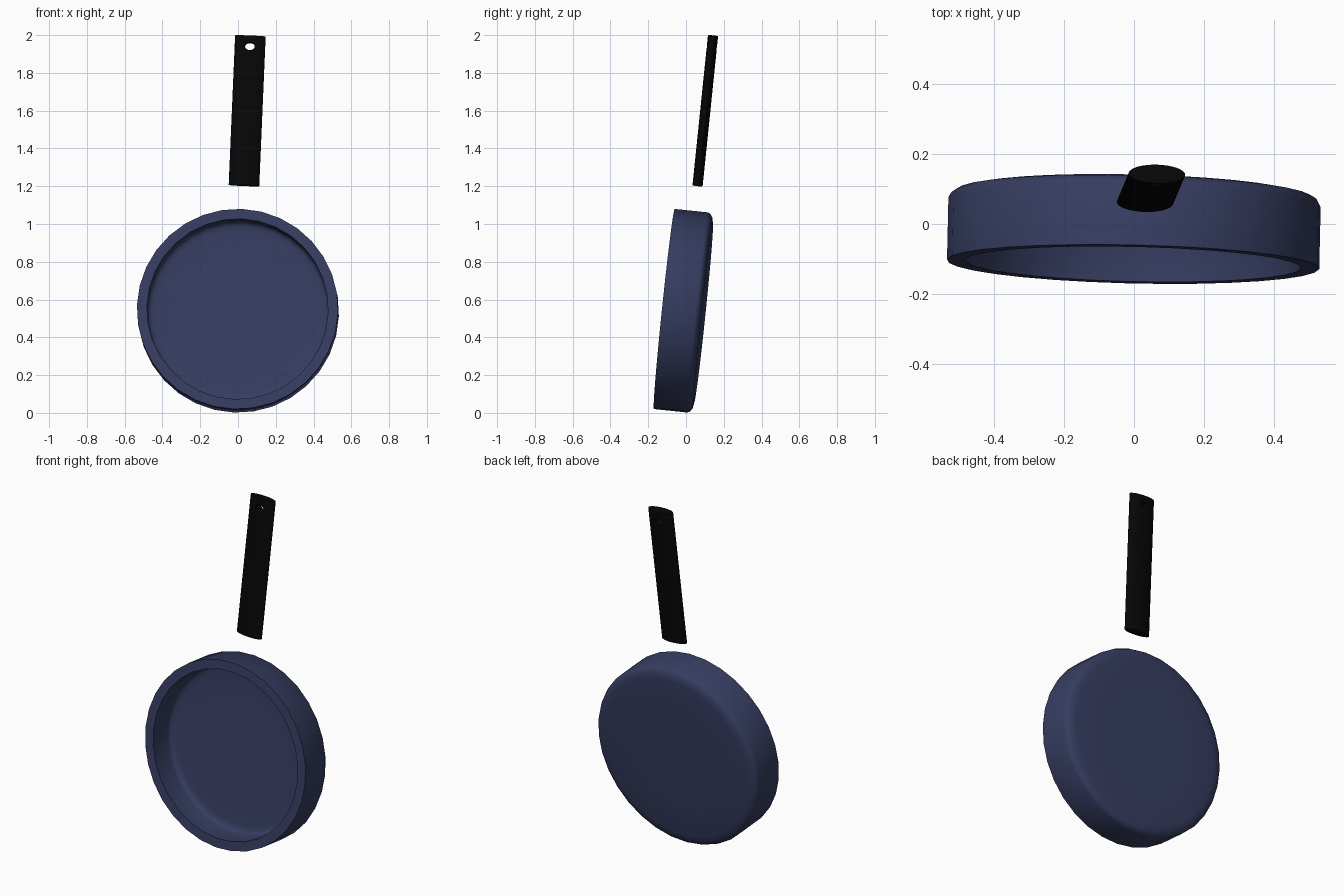
import bpy, bmesh, math
from mathutils import Matrix, Vector

if "Cube" in bpy.data.objects:
    bpy.data.objects.remove(bpy.data.objects["Cube"])

# Tilted frame of the pan: x across, y towards the back, z along the handle
up = Vector((0.043, 0.103, 1)).normalized()
back = up.cross(Vector((1, -0.027, -0.04))).normalized()
side = back.cross(up)
origin = Vector((-0.0025, -0.115, 0.55))
frame = Matrix((side, back, up)).transposed().to_4x4()
frame.translation = origin


def material(name, rgb):
    m = bpy.data.materials.new(name)
    m.diffuse_color = (*rgb, 1)
    m.use_nodes = True
    m.node_tree.nodes["Principled BSDF"].inputs["Base Color"].default_value = m.diffuse_color
    return m


def make(name, bm, mat):
    bmesh.ops.recalc_face_normals(bm, faces=bm.faces)
    me = bpy.data.meshes.new(name)
    bm.to_mesh(me)
    bm.free()
    me.transform(frame)
    me.materials.append(mat)
    ob = bpy.data.objects.new(name, me)
    bpy.context.collection.objects.link(ob)
    return ob


def smooth(ob, angle):
    bpy.ops.object.select_all(action='DESELECT')
    ob.select_set(True)
    bpy.context.view_layer.objects.active = ob
    bpy.ops.object.shade_smooth_by_angle(angle=math.radians(angle))


def loft(rings):
    """Bridge a list of vertex loops and cap both ends."""
    bm = bmesh.new()
    loops = [[bm.verts.new(p) for p in ring] for ring in rings]
    for a, b in zip(loops, loops[1:]):
        n = len(a)
        for i in range(n):
            j = (i + 1) % n
            bm.faces.new((a[i], a[j], b[j], b[i]))
    bm.faces.new(loops[0])
    bm.faces.new(loops[-1])
    return bm


def circle(n, rx, rz, y, cz=0, cy=0):
    """Ellipse around the local y axis."""
    return [(rx * math.cos(2 * math.pi * i / n), y,
             cz + rz * math.sin(2 * math.pi * i / n)) for i in range(n)]


blue = material("dark_blue", (0.037, 0.046, 0.118))
black = material("handle_black", (0.002, 0.002, 0.002))

# Pan: floor, rounded inner corner, flat rim, outer wall, rounded back edge
profile = [(0.30, 0.157), (0.435, 0.157), (0.46, 0.153), (0.475, 0.145),
           (0.48, 0.132), (0.48, 0.0), (0.533, 0.0), (0.533, 0.178),
           (0.526, 0.192), (0.508, 0.203), (0.475, 0.209), (0.30, 0.209)]
pan = make("pan", loft([circle(32, r, r, y) for r, y in profile]), blue)
smooth(pan, 50)

# Handle: flattened oval bar set behind the rim plane
n = 32
rings = [[(0.003 + 0.081 * math.cos(2 * math.pi * i / n),
           0.1085 + 0.027 * math.sin(2 * math.pi * i / n), z)
          for i in range(n)] for z in (0.669, 1.4658)]
handle = make("handle", loft(rings), black)

# Hanging hole near the handle end
hole = [[(x + 0.003, y, z) for x, y, z in circle(24, 0.026, 0.021, y, 1.409)]
        for y in (0.0, 0.22)]
cutter = make("hole_cutter", loft(hole), black)
cutter.hide_render = True
mod = handle.modifiers.new("hole", 'BOOLEAN')
mod.operation = 'DIFFERENCE'
mod.solver = 'EXACT'
mod.object = cutter
bpy.context.view_layer.objects.active = handle
bpy.ops.object.modifier_apply(modifier=mod.name)
bpy.data.objects.remove(cutter)
smooth(handle, 40)
